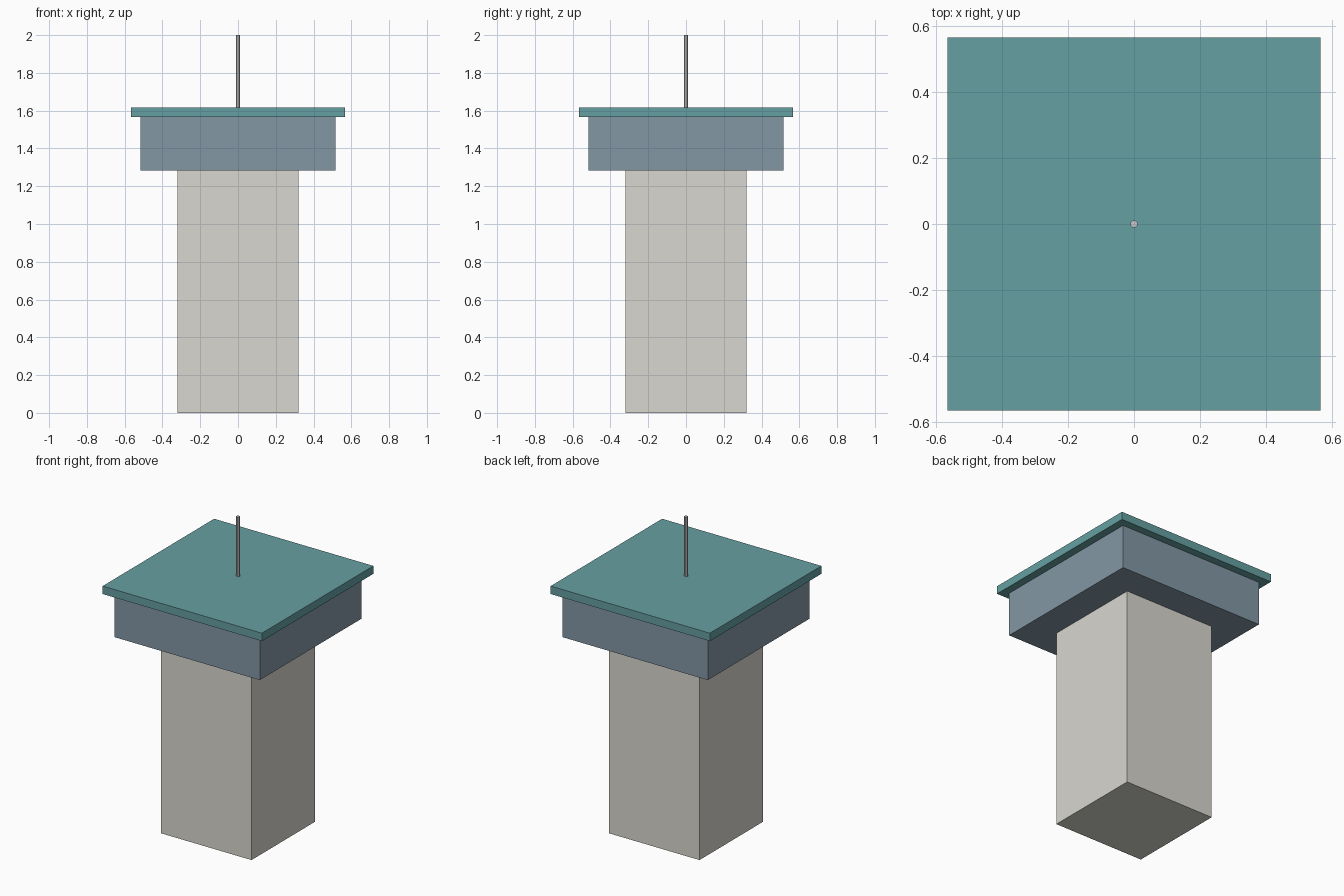
import bpy
from math import radians

if "Cube" in bpy.data.objects:
    bpy.data.objects.remove(bpy.data.objects["Cube"])


def material(name, rgb):
    mat = bpy.data.materials.new(name)
    # sRGB to linear
    mat.diffuse_color = [c ** 2.2 for c in rgb] + [1.0]
    mat.use_nodes = True
    mat.node_tree.nodes["Principled BSDF"].inputs["Base Color"].default_value = mat.diffuse_color
    return mat


def finish(name, mat):
    obj = bpy.context.object
    obj.name = name
    bpy.ops.object.transform_apply(location=False, rotation=True, scale=True)
    if mat:
        obj.data.materials.append(mat)
    return obj


def square_block(name, width, bottom, top, mat):
    bpy.ops.mesh.primitive_cube_add(size=1, location=(0, 0, (bottom + top) / 2))
    bpy.context.object.scale = (width, width, top - bottom)
    return finish(name, mat)


concrete = material("pale_concrete", (0.85, 0.84, 0.81))
glass = material("blue_grey_glass", (0.51, 0.59, 0.64))
teal = material("teal_roof", (0.40, 0.62, 0.63))

# Tower shaft, overhanging cabin and roof slab
square_block("tower_shaft", 0.642, 0.0, 1.283, concrete)
square_block("cabin", 1.032, 1.283, 1.566, glass)
square_block("roof_slab", 1.132, 1.566, 1.617, teal)

# Thin eight-sided mast
bpy.ops.mesh.primitive_cylinder_add(vertices=8, radius=0.0115, depth=2.0 - 1.617,
                                    location=(0, 0, (2.0 + 1.617) / 2),
                                    rotation=(0, 0, radians(22.5)))
finish("mast", None)
